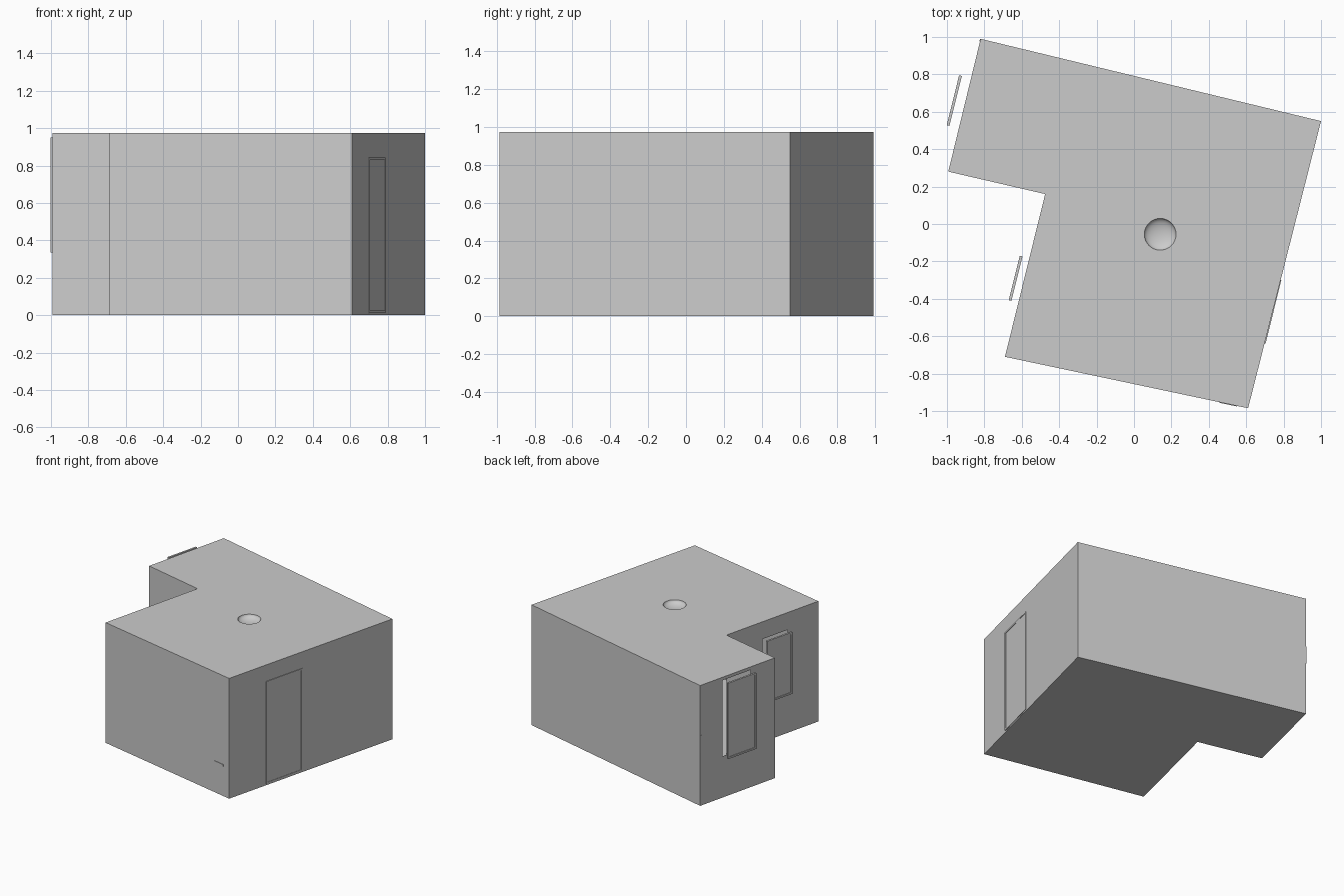
import bpy, bmesh, math
from mathutils import Vector

if "Cube" in bpy.data.objects:
    bpy.data.objects.remove(bpy.data.objects["Cube"])

H = 0.975
ANG = math.radians(76)
U = Vector((math.cos(ANG), math.sin(ANG)))
PLAN = [Vector(p) for p in ((-0.82, 0.99), (-0.993, 0.28), (-0.475, 0.16),
                            (-0.69, -0.71), (0.61, -0.985), (1.0, 0.55))]
LAMP, LAMP_R = Vector((0.14, -0.055)), 0.085
# centre, width, bottom, top of each window; key = wall index
WINDOWS = {0: (Vector((-0.961, 0.66)), 0.275, 0.335, 0.95),
           2: (Vector((-0.633, -0.29)), 0.245, 0.335, 0.835)}


def finish(name, bm):
    me = bpy.data.meshes.new(name)
    bm.to_mesh(me)
    bm.free()
    ob = bpy.data.objects.new(name, me)
    bpy.context.collection.objects.link(ob)
    return ob


def add_box(bm, c, ang, length, thick, z0, z1, shift=0.0):
    d = Vector((math.cos(ang), math.sin(ang)))
    n = Vector((-d.y, d.x))
    c = c + d * shift
    for v in bmesh.ops.create_cube(bm, size=1)["verts"]:
        p = c + d * v.co.x * length + n * v.co.y * thick
        v.co = (p.x, p.y, (z0 + z1) / 2 + v.co.z * (z1 - z0))


def framed_panel(name, c, ang, w, z0, z1, bar, depth, panel_depth):
    bm = bmesh.new()
    for s in (-1, 1):
        add_box(bm, c, ang, bar, depth, z0, z1, s * (w - bar) / 2)
    for a, b in ((z0, z0 + bar), (z1 - bar, z1)):
        add_box(bm, c, ang, w - 2 * bar, depth, a, b)
    finish(name + "_frame", bm)
    bm = bmesh.new()
    add_box(bm, c, ang, w - 2 * bar, panel_depth, z0 + bar, z1 - bar)
    finish(name + "_panel", bm)


# walls, with openings behind the windows
bm = bmesh.new()
for i, a in enumerate(PLAN):
    b = PLAN[(i + 1) % len(PLAN)]
    d, length = (b - a).normalized(), (b - a).length
    if i in WINDOWS:
        c, w, z0, z1 = WINDOWS[i]
        t = (c - a).dot(d)
        t0, t1 = t - w / 2, t + w / 2
        rects = [(0, t0, 0, H), (t1, length, 0, H), (t0, t1, 0, z0), (t0, t1, z1, H)]
    else:
        rects = [(0, length, 0, H)]
    for s0, s1, l, h in rects:
        bm.faces.new([bm.verts.new((*(a + d * s), z))
                      for s, z in ((s0, l), (s1, l), (s1, h), (s0, h))])
finish("walls", bm)

# floor
bm = bmesh.new()
bm.faces.new([bm.verts.new((*p, 0)) for p in reversed(PLAN)])
finish("floor", bm)

# ceiling with round lamp opening
bm = bmesh.new()
N = 32
ring = [LAMP + LAMP_R * Vector((math.cos(2 * math.pi * k / N), math.sin(2 * math.pi * k / N)))
        for k in range(N)]
for loop in (PLAN, ring):
    vs = [bm.verts.new((*p, H)) for p in loop]
    for k in range(len(vs)):
        bm.edges.new((vs[k], vs[(k + 1) % len(vs)]))
bmesh.ops.triangle_fill(bm, edges=bm.edges[:], use_beauty=True, normal=(0, 0, 1))
finish("ceiling", bm)

# shallow bowl lamp hanging under the ceiling
bm = bmesh.new()
prof = [bm.verts.new((LAMP.x + LAMP_R * math.cos(k * math.pi / 16), LAMP.y,
                      H - 0.035 * math.sin(k * math.pi / 16))) for k in range(9)]
edges = [bm.edges.new(prof[k:k + 2]) for k in range(8)]
bmesh.ops.spin(bm, geom=prof + edges, cent=(*LAMP, 0), axis=(0, 0, 1),
               angle=2 * math.pi, steps=N)
bmesh.ops.remove_doubles(bm, verts=bm.verts, dist=1e-4)
bmesh.ops.recalc_face_normals(bm, faces=bm.faces)
for f in bm.faces:
    f.smooth = True
finish("ceiling_lamp", bm)

# windows standing just outside their openings
for i, (c, w, z0, z1) in WINDOWS.items():
    framed_panel("window_%d" % (i // 2 + 1), c, ANG, w, z0, z1, 0.014, 0.015, 0.005)

# door set in the right wall
framed_panel("door", Vector((0.7415, -0.468)), ANG, 0.35, 0.012, 0.842, 0.012, 0.009, 0.004)

# wall slot on the front, small plate at the back corner
bm = bmesh.new()
add_box(bm, Vector((0.505, -0.962)), math.atan2(-0.275, 1.3), 0.095, 0.008, 0.243, 0.256)
finish("front_wall_slot", bm)
bm = bmesh.new()
add_box(bm, PLAN[0] - U * 0.008, ANG, 0.012, 0.006, 0.43, 0.57)
finish("corner_plate", bm)
